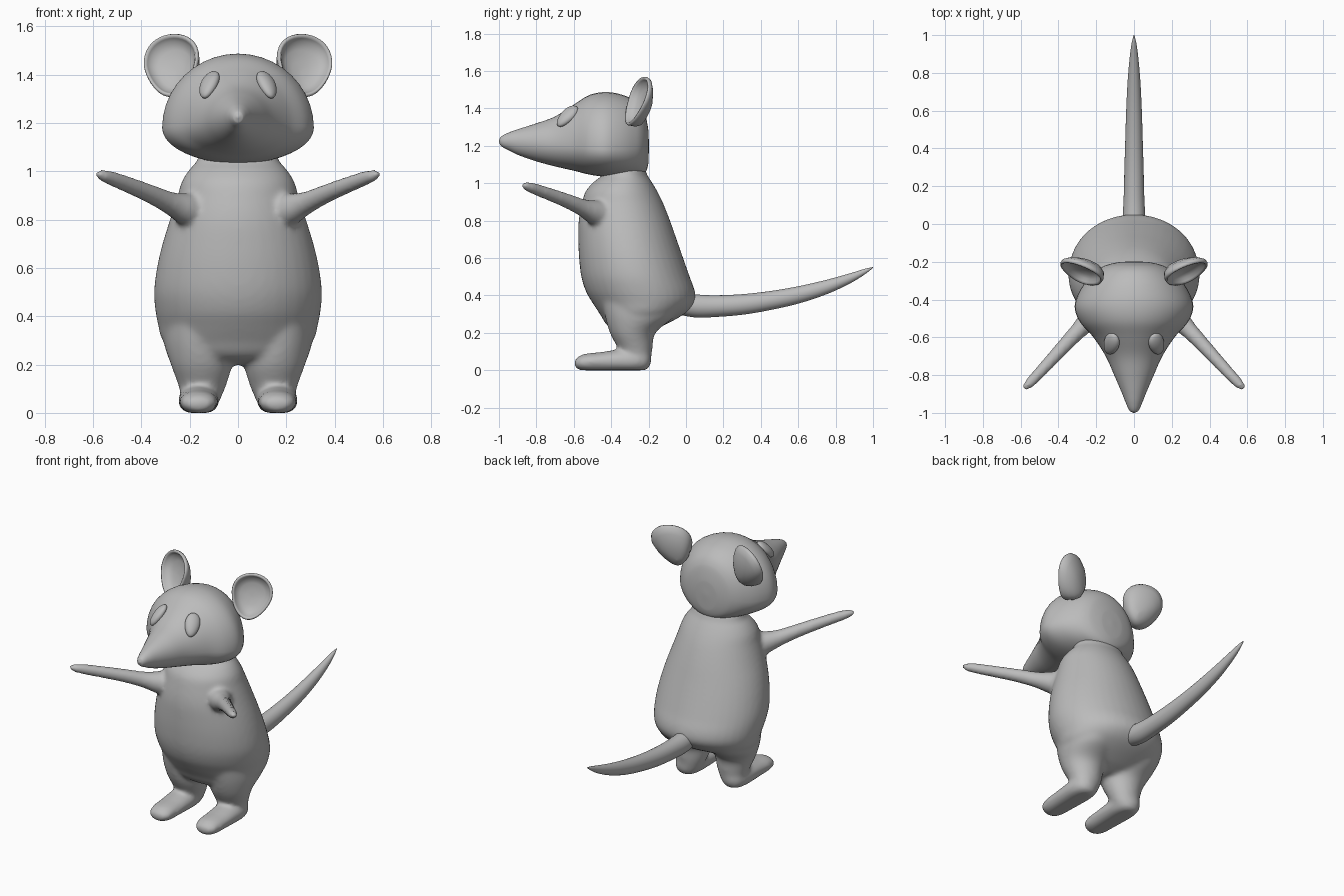
import bpy
import bmesh
from math import cos, sin, pi
from mathutils import Vector

default_cube = bpy.data.objects.get("Cube")
if default_cube:
    bpy.data.objects.remove(default_cube, do_unlink=True)

X, Y, Z = Vector((1, 0, 0)), Vector((0, 1, 0)), Vector((0, 0, 1))
SIDES = 40

grey = bpy.data.materials.new("plain_grey")
grey.use_nodes = True
grey.diffuse_color = (0.5, 0.5, 0.5, 1)
grey.node_tree.nodes["Principled BSDF"].inputs["Base Color"].default_value = (0.5, 0.5, 0.5, 1)


def smooth_path(keys, steps=6):
    """Smooth curve through key tuples (centre and radii alike)."""
    pts = [Vector(k) for k in keys]
    last = len(pts) - 1
    gap = [(pts[i + 1].xyz - pts[i].xyz).length + 1e-4 for i in range(last)]
    tangents = []
    for i in range(last + 1):
        a, b = max(i - 1, 0), min(i + 1, last)
        tangents.append((pts[b] - pts[a]) / sum(gap[a:b]))
    out = []
    for i in range(last):
        p, q = pts[i], pts[i + 1]
        m, n = tangents[i] * gap[i], tangents[i + 1] * gap[i]
        for s in range(steps):
            t = s / steps
            u = 1 - t
            out.append(p * (u * u * (1 + 2 * t)) + m * (t * u * u)
                       + q * (t * t * (3 - 2 * t)) - n * (t * t * u))
    return out + [pts[-1]]


def bridge(bm, rings):
    """Skin a list of point rings and cap both ends."""
    loops = [[bm.verts.new(p) for p in ring] for ring in rings]
    for lower, upper in zip(loops, loops[1:]):
        for i in range(SIDES):
            j = (i + 1) % SIDES
            bm.faces.new((lower[i], lower[j], upper[j], upper[i]))
    bm.faces.new(loops[0])
    bm.faces.new(loops[-1])


def loft(bm, keys, across, up, side=1):
    """Keys are (x, y, z, half width, height above, depth below)."""
    rings = []
    for x, y, z, wide, high, low in smooth_path(keys):
        ring = []
        for i in range(SIDES):
            a = 2 * pi * i / SIDES
            tall = high if sin(a) > 0 else low
            p = Vector((x, y, z)) + across * wide * cos(a) + up * tall * sin(a)
            ring.append((p.x * side, p.y, max(p.z, 0)))
        rings.append(ring)
    bridge(bm, rings)


def finish(name, bm):
    bmesh.ops.recalc_face_normals(bm, faces=bm.faces)
    for f in bm.faces:
        f.smooth = True
    mesh = bpy.data.meshes.new(name)
    bm.to_mesh(mesh)
    bm.free()
    mesh.materials.append(grey)
    obj = bpy.data.objects.new(name, mesh)
    bpy.context.collection.objects.link(obj)
    return obj


# Torso: (height, front, back, half width)
torso = [(0.2, -0.33, -0.22, 0.1), (0.23, -0.41, -0.14, 0.23), (0.3, -0.46, -0.01, 0.312),
         (0.36, -0.5, 0.045, 0.33), (0.42, -0.535, 0.048, 0.342), (0.5, -0.56, 0.02, 0.348),
         (0.6, -0.572, -0.015, 0.336), (0.7, -0.576, -0.05, 0.313), (0.8, -0.574, -0.085, 0.282),
         (0.9, -0.555, -0.125, 0.25), (0.96, -0.535, -0.155, 0.232), (1.01, -0.49, -0.185, 0.2),
         (1.04, -0.45, -0.205, 0.172), (1.08, -0.43, -0.22, 0.16)]
bm = bmesh.new()
loft(bm, [(0, (f + b) / 2, z, w, (b - f) / 2, (b - f) / 2) for z, f, b, w in torso], X, Y)

# Arms, legs and feet, fused with the torso into one skin
arm = [(0.15, -0.41, 0.82, 0.085), (0.22, -0.49, 0.845, 0.066), (0.28, -0.55, 0.868, 0.048),
       (0.36, -0.635, 0.905, 0.04), (0.47, -0.755, 0.95, 0.034), (0.55, -0.84, 0.98, 0.028),
       (0.578, -0.868, 0.989, 0.018), (0.587, -0.877, 0.992, 0.003)]
arm_across = Vector((0.73, 0.68, 0))
arm_up = Vector((-0.18, 0.2, 0.96))
leg = [(0.17, -0.26, 0.45, 0.13, 0.2), (0.168, -0.245, 0.3, 0.14, 0.19),
       (0.152, -0.285, 0.2, 0.126, 0.122), (0.148, -0.27, 0.11, 0.098, 0.09),
       (0.155, -0.26, 0.04, 0.075, 0.07)]
foot = [(-0.6, 0.04, 0.005, 0.005, 0.005), (-0.587, 0.04, 0.05, 0.025, 0.03),
        (-0.545, 0.045, 0.074, 0.042, 0.05), (-0.45, 0.05, 0.08, 0.048, 0.06),
        (-0.36, 0.05, 0.084, 0.062, 0.06), (-0.27, 0.05, 0.082, 0.07, 0.06),
        (-0.21, 0.055, 0.06, 0.06, 0.055), (-0.185, 0.06, 0.02, 0.02, 0.02)]
for side in (1, -1):
    loft(bm, [(x, y, z, r, r, r) for x, y, z, r in arm], arm_across, arm_up, side)
    loft(bm, [(x, y, z, w, d, d) for x, y, z, w, d in leg], X, Y, side)
    loft(bm, [(0.163, y, z, w, h, d) for y, z, w, h, d in foot], X, Z, side)
body = finish("body", bm)
remesh = body.modifiers.new("fuse", 'REMESH')
remesh.mode = 'VOXEL'
remesh.voxel_size = 0.012
remesh.use_smooth_shade = True
soften = body.modifiers.new("soften", 'SMOOTH')
soften.factor = 0.5
soften.iterations = 12

# Head: (y, widest height, half width, rise above, drop below)
head = [(-1.0, 1.225, 0.004, 0.004, 0.004), (-0.99, 1.225, 0.022, 0.023, 0.025),
        (-0.95, 1.225, 0.042, 0.045, 0.048), (-0.9, 1.222, 0.062, 0.066, 0.07),
        (-0.8, 1.215, 0.105, 0.105, 0.098), (-0.7, 1.205, 0.15, 0.152, 0.115),
        (-0.6, 1.195, 0.215, 0.225, 0.128), (-0.52, 1.185, 0.285, 0.285, 0.138),
        (-0.44, 1.18, 0.314, 0.307, 0.145), (-0.36, 1.18, 0.29, 0.298, 0.15),
        (-0.28, 1.185, 0.235, 0.26, 0.15), (-0.225, 1.2, 0.165, 0.185, 0.15),
        (-0.202, 1.2, 0.08, 0.09, 0.1), (-0.198, 1.2, 0.01, 0.01, 0.01)]
bm = bmesh.new()
loft(bm, [(0, y, z, w, h, d) for y, z, w, h, d in head], X, Z)
finish("head", bm)

# Tail
tail = [(-0.06, 0.36, 0.062), (0.04, 0.345, 0.064), (0.15, 0.343, 0.059), (0.3, 0.352, 0.055),
        (0.45, 0.373, 0.05), (0.6, 0.403, 0.045), (0.75, 0.445, 0.037), (0.88, 0.493, 0.025),
        (0.96, 0.53, 0.013), (1.0, 0.55, 0.002)]
bm = bmesh.new()
loft(bm, [(0, y, z, r * 0.92, r, r) for y, z, r in tail], X, Vector((0, -0.2, 0.98)))
finish("tail", bm)

# Ears: cupped dishes; (scale, depth, drift towards the root)
ear_out = Vector((0.92, 0.38, 0)).normalized()
ear_face = Vector((0.36, -0.87, 0.32)).normalized()
ear_up = ear_out.cross(ear_face) * -1
if ear_up.z < 0:
    ear_up.negate()
cup = [(0.02, -0.065, 1), (0.3, -0.06, 0.9), (0.6, -0.045, 0.6), (0.85, -0.018, 0.25),
       (0.97, 0.006, 0), (1, 0.02, 0), (0.97, 0.029, 0), (0.91, 0.03, 0), (0.86, 0.02, 0),
       (0.8, 0.003, 0), (0.6, -0.012, 0.1), (0.3, -0.02, 0.2), (0.02, -0.022, 0.2)]
# Eyes: flattened eggs lying on the brow
eye_long = Vector((-0.25, 0.66, 0.7)).normalized()
eye_face = Vector((0.6, -0.45, 0.65)).normalized()
eye_wide = eye_long.cross(eye_face)
for side, label in ((1, "left"), (-1, "right")):
    bm = bmesh.new()
    rings = []
    for scale, depth, drift in cup:
        ring = []
        for i in range(SIDES):
            a = 2 * pi * i / SIDES
            u = 0.12 * cos(a) * (1 + 0.2 * sin(a)) * scale - 0.035 * drift
            v = 0.138 * sin(a) * scale - 0.055 * drift
            u += 0.12 * min(v, 0)
            p = Vector((0.272, -0.24, 1.432)) + ear_out * u + ear_up * v + ear_face * depth
            ring.append((p.x * side, p.y, p.z))
        rings.append(ring)
    bridge(bm, rings)
    finish(label + "_ear", bm)

    bm = bmesh.new()
    bmesh.ops.create_uvsphere(bm, u_segments=32, v_segments=16, radius=1)
    for v in bm.verts:
        c = v.co.copy()
        p = (Vector((0.12, -0.635, 1.358)) + eye_long * 0.074 * c.z
             + eye_wide * 0.044 * c.x * (1 + 0.15 * c.z) + eye_face * 0.028 * c.y)
        v.co = (p.x * side, p.y, p.z)
    finish(label + "_eye", bm)
